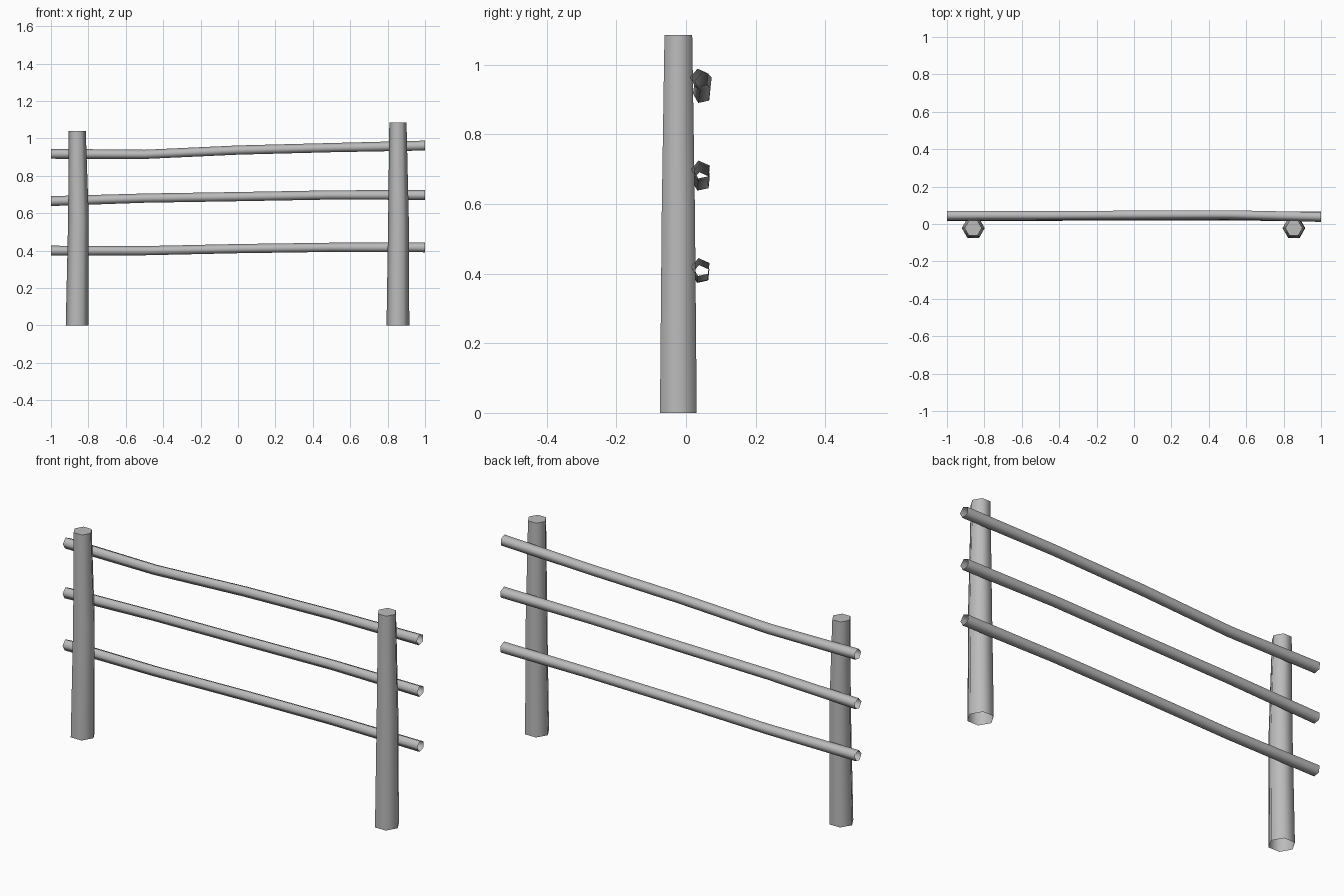
import bpy, bmesh
from math import cos, sin, radians, tau
from mathutils import Vector

cube = bpy.data.objects.get("Cube")
if cube:
    bpy.data.objects.remove(cube, do_unlink=True)

grey = bpy.data.materials.new("weathered grey")
grey.use_nodes = True
grey.diffuse_color = (0.5, 0.5, 0.5, 1)
grey.node_tree.nodes["Principled BSDF"].inputs["Base Color"].default_value = (0.5, 0.5, 0.5, 1)


def loft(name, centres, radii, sides, turn, u, v, cap_end=False):
    """Sweep a polygon spanned by axes u and v through the centres."""
    bm = bmesh.new()
    rings = []
    for c, r in zip(centres, radii):
        angles = [radians(turn) + tau * i / sides for i in range(sides)]
        rings.append([bm.verts.new(Vector(c) + r * (cos(a) * u + sin(a) * v))
                      for a in angles])
    for a, b in zip(rings, rings[1:]):
        for i in range(sides):
            j = (i + 1) % sides
            bm.faces.new((a[i], a[j], b[j], b[i]))
    if cap_end:
        bm.faces.new(rings[-1])
    mesh = bpy.data.meshes.new(name)
    bm.to_mesh(mesh)
    bm.free()
    mesh.materials.append(grey)
    obj = bpy.data.objects.new(name, mesh)
    bpy.context.collection.objects.link(obj)
    bpy.ops.object.select_all(action="DESELECT")
    obj.select_set(True)
    bpy.context.view_layer.objects.active = obj
    bpy.ops.object.shade_smooth_by_angle(angle=radians(75))
    return obj


X, Y, Z = Vector((1, 0, 0)), Vector((0, 1, 0)), Vector((0, 0, 1))

# Tapered six-sided posts, slightly bowed, closed on top and open below
for name, x, bow, height in (("right_post", -0.86, 0.007, 1.04),
                             ("left_post", 0.855, 0.003, 1.085)):
    path = [(x, -0.022, 0), (x + bow, -0.022, 0.58), (x, -0.022, height)]
    loft(name, path, (0.061, 0.055, 0.046), 6, 0, X, Y, cap_end=True)

# Hollow five-sided rails behind the posts, each with its own sag
stations = (-1, -0.5, 0, 0.5, 1)
rails = {
    "lower_rail": ((0.399, 0.399, 0.410, 0.417, 0.417), (0.043, 0.043, 0.044, 0.045, 0.042)),
    "middle_rail": ((0.664, 0.680, 0.688, 0.697, 0.697), (0.044, 0.044, 0.045, 0.046, 0.042)),
    "upper_rail": ((0.917, 0.914, 0.937, 0.950, 0.961), (0.046, 0.046, 0.049, 0.051, 0.039)),
}
for name, (heights, depths) in rails.items():
    loft(name, list(zip(stations, depths, heights)),
         (0.028, 0.026, 0.026, 0.026, 0.028), 5, 30, Y, Z)
